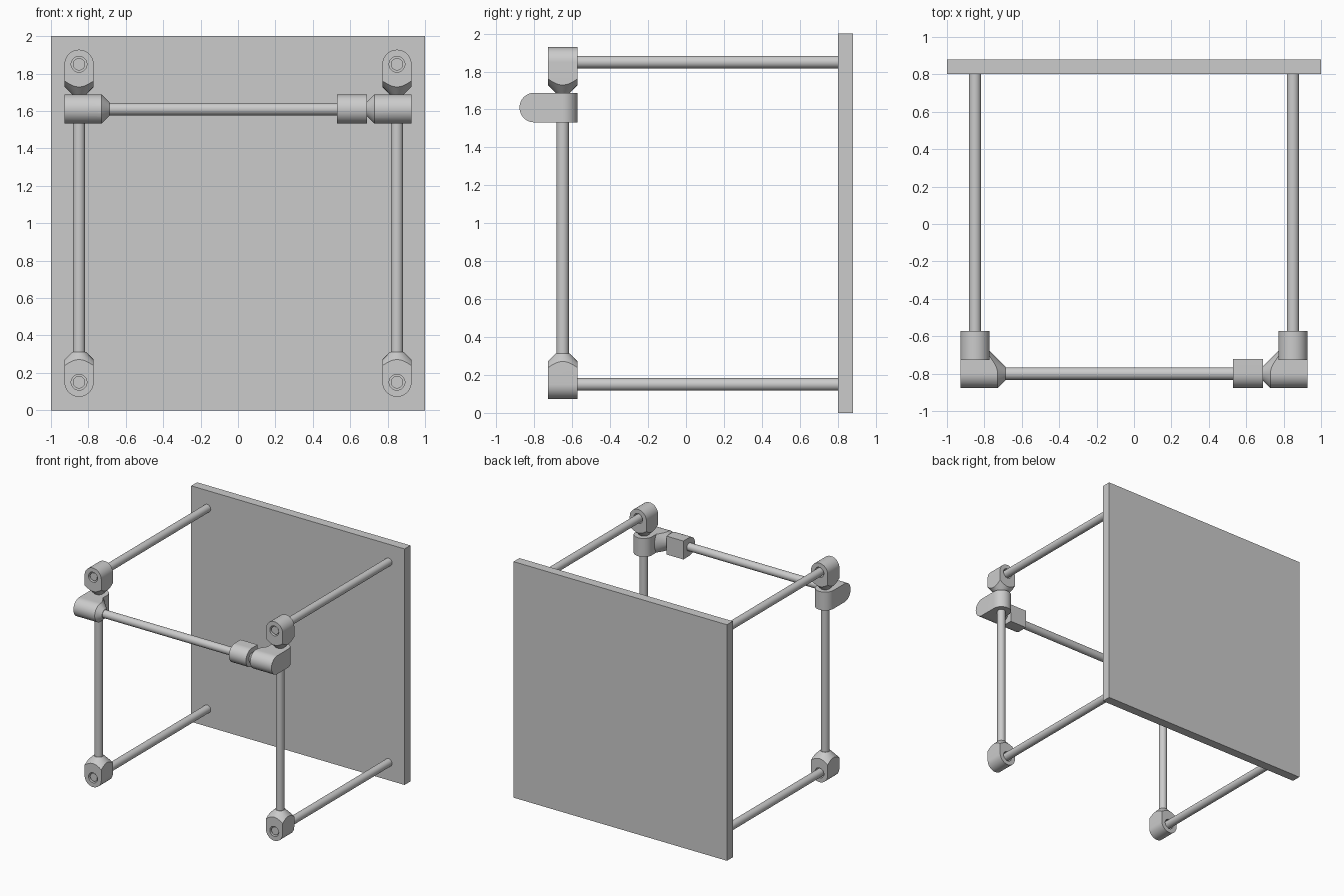
import bpy, bmesh, math
from mathutils import Matrix, Vector

if "Cube" in bpy.data.objects:
    bpy.data.objects.remove(bpy.data.objects["Cube"])

R = 0.078      # clamp half width
TIP = 0.162    # clamp centre to cone tip
ROD = 0.033
BORE = 0.042
X, Y, Z = 0.85, -0.65, 0.85   # post position, heights relative to mid plane z = 1
YB, ZB = -0.80, 0.61          # crossbar position


def finish(name, bm):
    bmesh.ops.recalc_face_normals(bm, faces=bm.faces)
    me = bpy.data.meshes.new(name)
    bm.to_mesh(me)
    bm.free()
    ob = bpy.data.objects.new(name, me)
    ob.location.z = 1
    bpy.context.collection.objects.link(ob)
    return ob


def prism(name, profile, axis, lo, hi):
    """Extrude a 2D profile along a world axis."""
    place = {'x': lambda u, v, t: (t, u, v),
             'y': lambda u, v, t: (u, t, v),
             'z': lambda u, v, t: (u, v, t)}[axis]
    bm = bmesh.new()
    a = [bm.verts.new(place(u, v, lo)) for u, v in profile]
    b = [bm.verts.new(place(u, v, hi)) for u, v in profile]
    n = len(a)
    bm.faces.new(a)
    bm.faces.new(b[::-1])
    for i in range(n):
        j = (i + 1) % n
        bm.faces.new((a[i], b[i], b[j], a[j]))
    return finish(name, bm)


def u_shape(cu, cv, angle, length, n=24):
    """Half circle with a straight leg pointing towards angle."""
    d = math.radians(angle)
    dx, dy = math.cos(d), math.sin(d)
    pts = [(cu + R * math.cos(d + math.pi * (0.5 + i / n)),
            cv + R * math.sin(d + math.pi * (0.5 + i / n))) for i in range(n + 1)]
    pts.append((cu + length * dx + R * dy, cv + length * dy - R * dx))
    pts.append((cu + length * dx - R * dy, cv + length * dy + R * dx))
    return pts


def cone(name, p, q, r1, r2):
    """Round bar or cone from p to q."""
    p, q = Vector(p), Vector(q)
    rot = (q - p).to_track_quat('Z', 'Y').to_matrix().to_4x4()
    bm = bmesh.new()
    bmesh.ops.create_cone(bm, cap_ends=True, segments=48, radius1=r1, radius2=r2,
                          depth=(q - p).length,
                          matrix=Matrix.Translation((p + q) / 2) @ rot)
    return finish(name, bm)


def boolean(ob, other, op):
    m = ob.modifiers.new(op, 'BOOLEAN')
    m.operation, m.solver, m.object = op, 'EXACT', other
    bpy.context.view_layer.update()
    dg = bpy.context.evaluated_depsgraph_get()
    me = bpy.data.meshes.new_from_object(ob.evaluated_get(dg))
    ob.modifiers.clear()
    ob.data = me
    bpy.data.objects.remove(other)


def mirror(ob, x=True, z=False):
    m = ob.modifiers.new('mirror', 'MIRROR')
    m.use_axis = (x, False, z)
    m.use_mirror_merge = False


# Back panel
panel = prism('back_panel', [(-1, -1), (1, -1), (1, 1), (-1, 1)], 'y', 0.802, 0.88)

# Four corner clamps: rounded block chamfered by a cone, bored for the rod
clamp = prism('corner_clamp', u_shape(-X, -Z, 90, 0.2), 'y', Y - R, Y + R)
tip = -Z + TIP
boolean(clamp, cone('chamfer', (-X, Y, tip - 0.4), (-X, Y, tip), 0.437, 0.037), 'INTERSECT')
boolean(clamp, cone('bore', (-X, Y - 0.2, -Z), (-X, Y + 0.2, -Z), BORE, BORE), 'DIFFERENCE')
mirror(clamp, z=True)

# Two double clamps joining the posts to the crossbar
double = prism('crossbar_clamp', u_shape(YB, ZB, 0, 0.15), 'x', -X - R, -X + 0.25)
tip = -X + TIP
boolean(double, cone('chamfer', (tip - 0.4, YB, ZB), (tip, YB, ZB), 0.437, 0.037), 'INTERSECT')
sleeve = prism('sleeve', u_shape(-X, Y, -90, 0.12), 'z', ZB - R, ZB + R)
boolean(double, sleeve, 'UNION')
mirror(double)

# Collar on the right end of the crossbar
collar = prism('crossbar_collar', u_shape(YB, ZB, 0, R), 'x', 0.53, 0.69)

# Rods
depth_rod = cone('depth_rod', (-X, Y - R + 0.01, -Z), (-X, 0.81, -Z), ROD, ROD)
mirror(depth_rod, z=True)
post = cone('post', (-X, Y, -Z + 0.12), (-X, Y, ZB - 0.06), ROD, ROD)
mirror(post)
crossbar = cone('crossbar', (-0.71, YB, ZB), (0.55, YB, ZB), ROD, ROD)

# Smooth the round parts, keep edges sharp
for ob in (clamp, double, collar, depth_rod, post, crossbar):
    bpy.ops.object.select_all(action='DESELECT')
    ob.select_set(True)
    bpy.context.view_layer.objects.active = ob
    bpy.ops.object.shade_smooth_by_angle(angle=math.radians(30))
